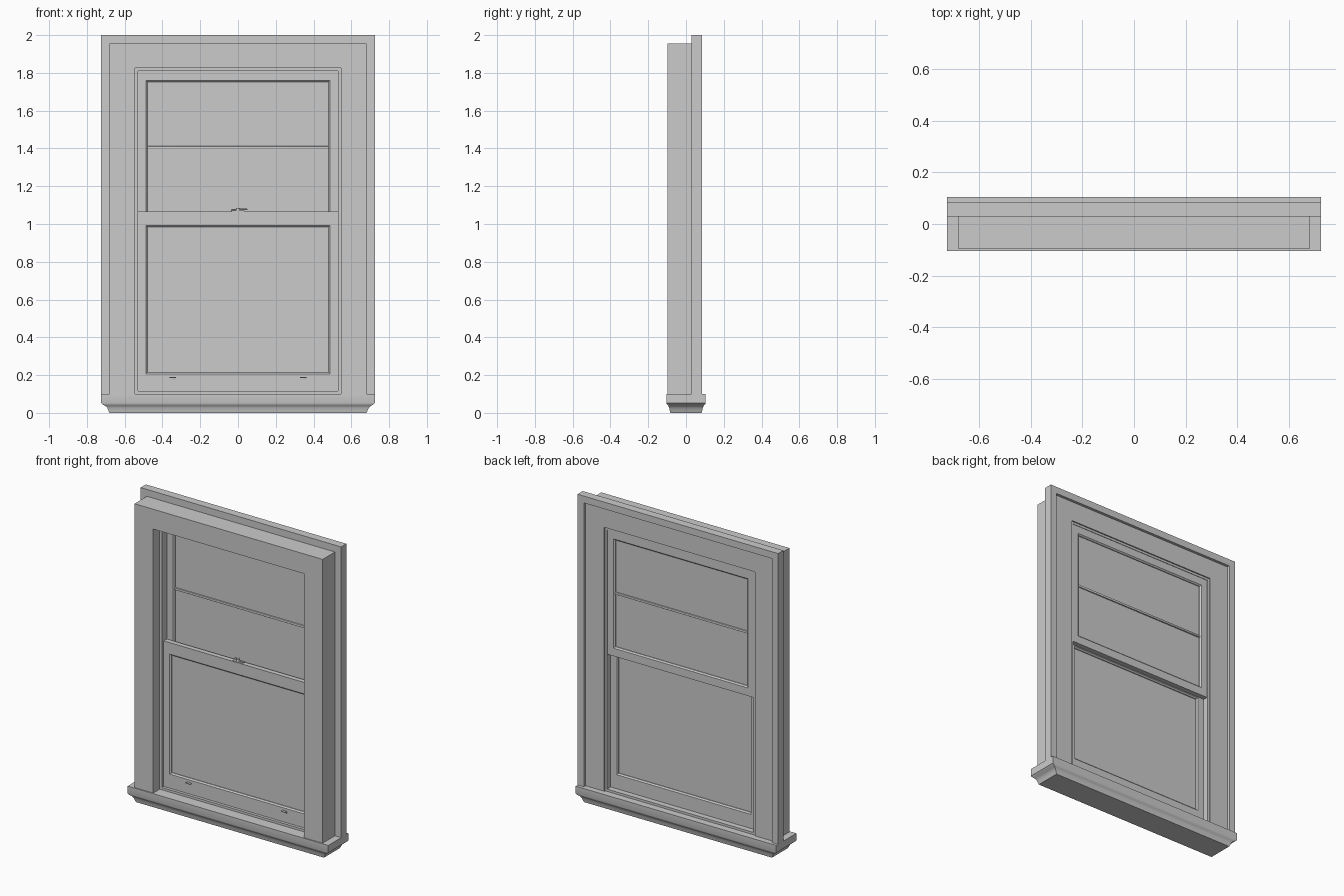
import bpy, bmesh, math

if "Cube" in bpy.data.objects:
    bpy.data.objects.remove(bpy.data.objects["Cube"])


def finish(bm, name, smooth=True):
    bmesh.ops.recalc_face_normals(bm, faces=bm.faces)
    me = bpy.data.meshes.new(name)
    bm.to_mesh(me)
    bm.free()
    ob = bpy.data.objects.new(name, me)
    bpy.context.collection.objects.link(ob)
    if smooth:
        bpy.context.view_layer.objects.active = ob
        ob.select_set(True)
        bpy.ops.object.shade_smooth_by_angle(angle=math.radians(35))
        ob.select_set(False)
    return ob


def frame(name, inner, outer, profile, open_bottom=False):
    """Mitred frame. Rects are (half width, z0, z1). Profile points are
    (offset outward from the inner rect, y); offset None means the outer rect."""
    bm = bmesh.new()
    rings = []
    for off, y in profile:
        if off is None:
            w, z0, z1 = outer
        else:
            w, z0, z1 = inner[0] + off, inner[1] - off, inner[2] + off
        if open_bottom:
            z0 = inner[1]
        rings.append([bm.verts.new((x, y, z)) for x, z in
                      ((-w, z0), (-w, z1), (w, z1), (w, z0))])
    n = len(rings)
    for i in range(n):
        a, b = rings[i], rings[(i + 1) % n]
        for k in range(3 if open_bottom else 4):
            m = (k + 1) % 4
            bm.faces.new((a[k], a[m], b[m], b[k]))
    if open_bottom:
        bm.faces.new([r[0] for r in rings])
        bm.faces.new([r[3] for r in rings])
    return finish(bm, name)


def box(name, x0, x1, y0, y1, z0, z1, bevel=0):
    bm = bmesh.new()
    bmesh.ops.create_cube(bm, size=1)
    for v in bm.verts:
        v.co = ((x0 + x1) / 2 + v.co.x * (x1 - x0),
                (y0 + y1) / 2 + v.co.y * (y1 - y0),
                (z0 + z1) / 2 + v.co.z * (z1 - z0))
    if bevel:
        bmesh.ops.bevel(bm, geom=bm.edges[:], offset=bevel, segments=2,
                        profile=0.5, affect='EDGES')
    return finish(bm, name)


def cylinder(name, x, y, z0, z1, r):
    bm = bmesh.new()
    bmesh.ops.create_cone(bm, cap_ends=True, segments=20, radius1=r,
                          radius2=r * 0.85, depth=z1 - z0)
    bmesh.ops.translate(bm, verts=bm.verts, vec=(x, y, (z0 + z1) / 2))
    return finish(bm, name)


# Moulded sill: stacked rectangles with a curved underside
bm = bmesh.new()
loops = []
for w, d, z in ((0.68, 0.083, 0), (0.686, 0.086, 0.012), (0.692, 0.089, 0.027),
                (0.703, 0.094, 0.038), (0.716, 0.100, 0.044),
                (0.725, 0.104, 0.052), (0.725, 0.104, 0.1)):
    loops.append([bm.verts.new((sx * w, sy * d, z)) for sx, sy in
                  ((-1, -1), (1, -1), (1, 1), (-1, 1))])
for a, b in zip(loops, loops[1:]):
    for k in range(4):
        bm.faces.new((a[k], a[(k + 1) % 4], b[(k + 1) % 4], b[k]))
bm.faces.new(loops[0])
bm.faces.new(loops[-1])
finish(bm, "sill")

# Casing around the opening and the wider flange behind it
frame("casing", (0.545, 0.1, 1.825), (0.68, 0.1, 1.955),
      [(0, -0.097), (None, -0.097), (None, 0.066), (0, 0.066)], True)
frame("back_flange", (0.68, 0.1, 1.955), (0.725, 0.1, 2.0),
      [(0, 0.03), (None, 0.03), (None, 0.084), (0, 0.084)], True)

# Jamb liner with a stepped track
frame("jamb_liner", (0.53, 0.115, 1.81), (0.546, 0.098, 1.826),
      [(0, -0.03), (None, -0.03), (None, 0.058), (0, 0.058)])

# Sashes with a sloped glazing bead on both faces
def sash(name, inner, outer, y0, y1):
    m = (y0 + y1) / 2
    frame(name, inner, outer,
          [(0, m - 0.008), (0.005, y0 + 0.003), (0.008, y0), (None, y0),
           (None, y1), (0.008, y1), (0.005, y1 - 0.003), (0, m + 0.008)])
    w, z0, z1 = inner
    box(name + "_glass", -w - 0.004, w + 0.004, m - 0.003, m + 0.003,
        z0 - 0.004, z1 + 0.004)


sash("upper_sash", (0.478, 1.055, 1.753), (0.531, 0.995, 1.811), 0.023, 0.055)
sash("lower_sash", (0.478, 0.215, 0.983), (0.531, 0.114, 1.066), -0.011, 0.021)
box("upper_sash_muntin", -0.48, 0.48, 0.028, 0.050, 1.397, 1.412, 0.003)

# Sash lock on the meeting rail
box("lock_base", -0.035, 0.035, -0.008, 0.014, 1.065, 1.071, 0.002)
cylinder("lock_hub", 0, 0.003, 1.070, 1.086, 0.012)
box("lock_lever", -0.008, 0.05, -0.004, 0.006, 1.073, 1.081, 0.003)
box("lock_keeper", -0.037, -0.008, 0.010, 0.026, 1.065, 1.076, 0.003)

# Pair of finger lifts on the bottom rail
for side, x in (("left", -0.345), ("right", 0.345)):
    box(side + "_lift_plate", x - 0.017, x + 0.017, -0.014, -0.010, 0.177, 0.190, 0.001)
    box(side + "_lift_lip", x - 0.017, x + 0.017, -0.026, -0.012, 0.185, 0.190, 0.0015)
